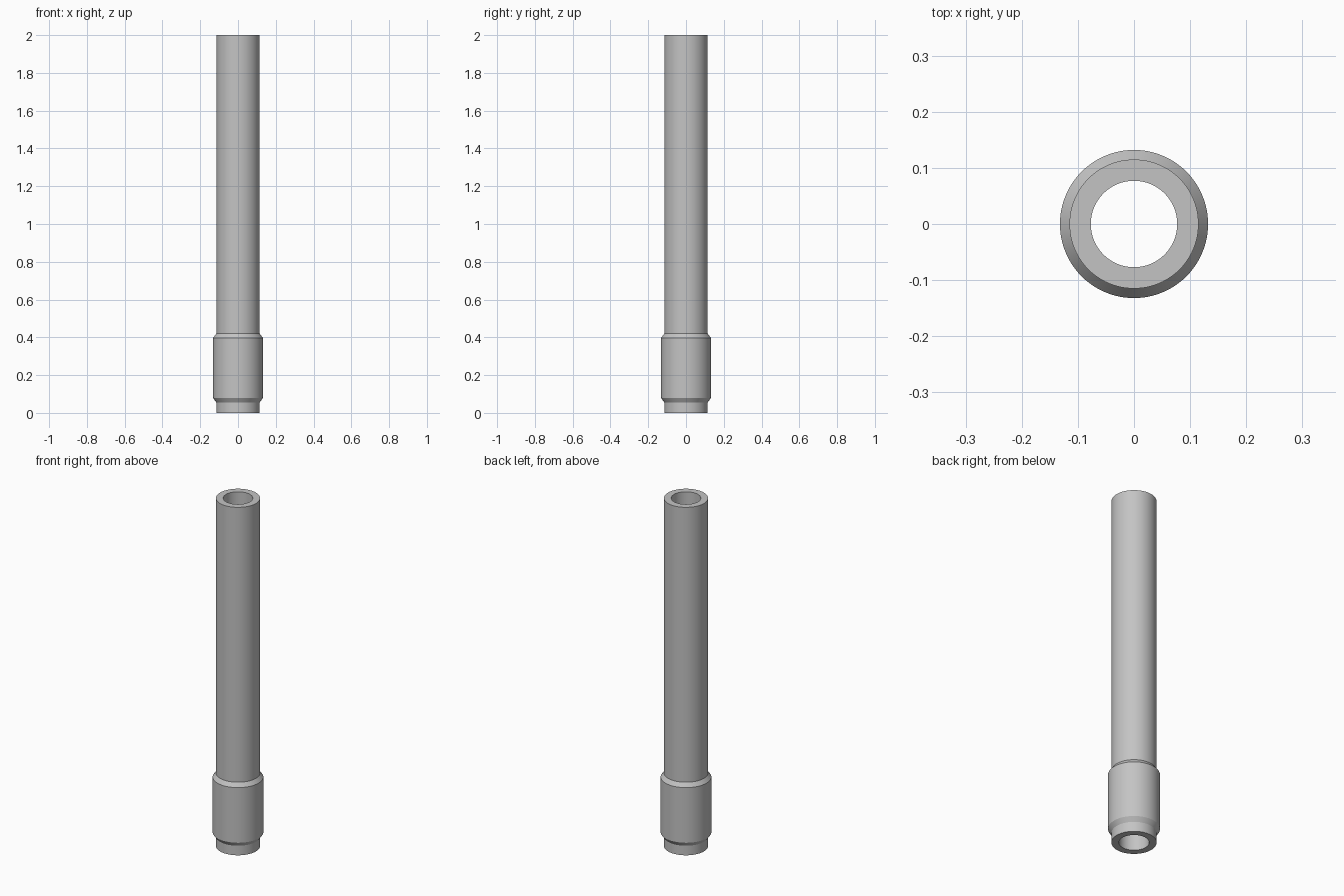
import bpy, bmesh
from math import tau, radians
from mathutils import Vector

cube = bpy.data.objects.get("Cube")
if cube:
    bpy.data.objects.remove(cube, do_unlink=True)

SEGMENTS = 96
BORE, TUBE, COLLAR = 0.077, 0.115, 0.132

# Grey metal
metal = bpy.data.materials.new("grey_metal")
metal.use_nodes = True
grey = (0.55, 0.55, 0.55, 1)
metal.diffuse_color = grey
metal.node_tree.nodes["Principled BSDF"].inputs["Base Color"].default_value = grey


def lathe(name, profile, material):
    """Revolve a closed (radius, height) profile around the z axis."""
    bm = bmesh.new()
    verts = [bm.verts.new((r, 0, z)) for r, z in profile]
    edges = [bm.edges.new((v, verts[(i + 1) % len(verts)])) for i, v in enumerate(verts)]
    bmesh.ops.spin(bm, geom=verts + edges, cent=Vector(), axis=(0, 0, 1),
                   angle=tau, steps=SEGMENTS)
    bmesh.ops.remove_doubles(bm, verts=bm.verts, dist=0.0001)
    bmesh.ops.recalc_face_normals(bm, faces=bm.faces)
    mesh = bpy.data.meshes.new(name)
    bm.to_mesh(mesh)
    bm.free()
    mesh.materials.append(material)
    obj = bpy.data.objects.new(name, mesh)
    bpy.context.collection.objects.link(obj)
    bpy.ops.object.select_all(action="DESELECT")
    obj.select_set(True)
    bpy.context.view_layer.objects.active = obj
    bpy.ops.object.shade_smooth_by_angle(angle=radians(25))
    return obj


# Hollow tube with a chamfered collar near its foot
lathe("collared_tube", [
    (BORE, 0), (TUBE, 0),
    (TUBE, 0.055), (COLLAR, 0.08),
    (COLLAR, 0.397), (TUBE, 0.42),
    (TUBE, 2), (BORE, 2),
], metal)
